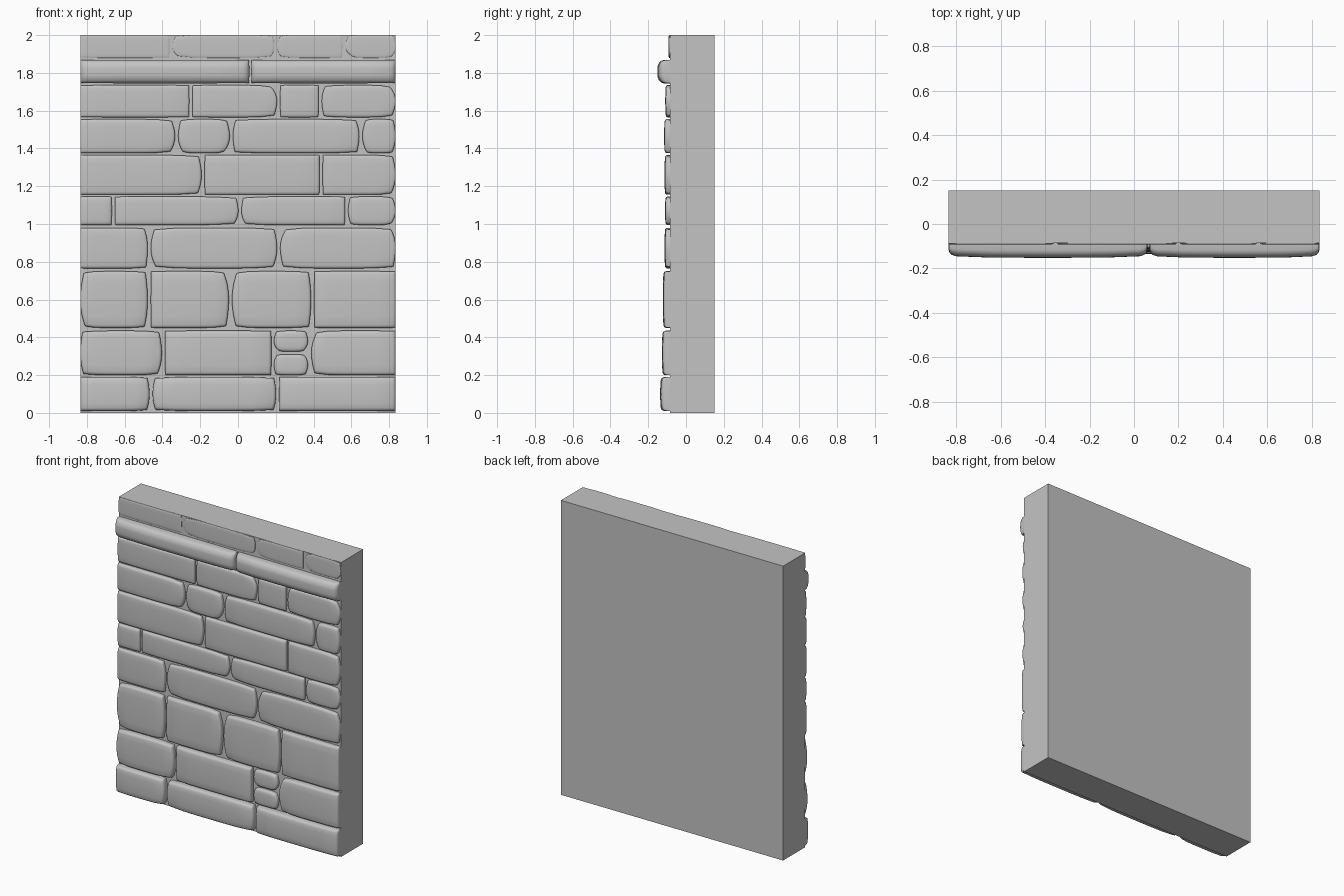
import bpy
import bmesh
import math
import random

random.seed(4)
cube = bpy.data.objects.get("Cube")
if cube:
    bpy.data.objects.remove(cube, do_unlink=True)

HALF_WIDTH = 0.835
WALL_FRONT = -0.085
WALL_BACK = 0.15
GAP = 0.016

stone_grey = bpy.data.materials.new("stone_grey")
stone_grey.use_nodes = True
colour = (0.55, 0.55, 0.55, 1)
stone_grey.diffuse_color = colour
stone_grey.node_tree.nodes["Principled BSDF"].inputs["Base Color"].default_value = colour


def finish(name, bm, smooth=True):
    """Turn a bmesh into a named, shaded object."""
    bmesh.ops.recalc_face_normals(bm, faces=bm.faces)
    mesh = bpy.data.meshes.new(name)
    bm.to_mesh(mesh)
    bm.free()
    mesh.materials.append(stone_grey)
    obj = bpy.data.objects.new(name, mesh)
    bpy.context.collection.objects.link(obj)
    if smooth:
        bpy.ops.object.select_all(action="DESELECT")
        obj.select_set(True)
        bpy.context.view_layer.objects.active = obj
        bpy.ops.object.shade_smooth_by_angle(angle=math.radians(40))
    return obj


def stations(length, bevel):
    """Distances along one side: doubled ends, tight bevel rows, open middle."""
    edge = [0, 0, bevel * 0.12, bevel * 0.45, bevel]
    inner = [bevel + (length - 2 * bevel) * i / 6 for i in range(1, 6)]
    return edge + inner + [length - e for e in reversed(edge)]


def stone(name, x0, x1, z0, z1, front, ends, bevel=0.016, wall=0.6):
    """A pillow-faced stone; bracket ends are bowed, bar ends are straight."""
    w, h, depth = x1 - x0, z1 - z0, WALL_FRONT - front
    xs, zs = stations(w, bevel), stations(h, bevel)
    bow = {"(": random.uniform(0.012, 0.024), ")": random.uniform(0.012, 0.024), "|": 0.002}
    lean = random.uniform(-0.4, 0.4)

    def rounding(d, length):
        t = min(1, min(d, length - d) / bevel)
        return wall + (1 - wall) * math.sqrt(max(0, 1 - (1 - t) ** 2))

    bm = bmesh.new()
    grid = []
    for i, a in enumerate(xs):
        column = []
        for j, b in enumerate(zs):
            u, v = 2 * a / w - 1, 2 * b / h - 1
            pull = bow[ends[0] if u < 0 else ends[1]]
            # Bow the ends, and draw the corners in
            x = x0 + a - math.copysign(pull * v * v * (1 + lean * v) * abs(u) ** 3, u)
            z = z0 + b - 0.5 * pull * v * u ** 4
            rim = i in (0, len(xs) - 1) or j in (0, len(zs) - 1)
            dome = 1 - 0.14 * u ** 4 - 0.1 * v * v
            y = WALL_FRONT - depth * dome * rounding(a, w) * rounding(b, h)
            column.append(bm.verts.new((x, WALL_FRONT + 0.01 if rim else y, z)))
        grid.append(column)
    for i in range(len(xs) - 1):
        for j in range(len(zs) - 1):
            bm.faces.new((grid[i][j], grid[i + 1][j], grid[i + 1][j + 1], grid[i][j + 1]))
    bmesh.ops.remove_doubles(bm, verts=bm.verts, dist=0.0001)
    finish(name, bm)


# Backing slab
bm = bmesh.new()
bmesh.ops.create_cube(bm, size=1)
for v in bm.verts:
    v.co.x *= 2 * HALF_WIDTH
    v.co.y = WALL_BACK if v.co.y > 0 else WALL_FRONT
    v.co.z = 2 if v.co.z > 0 else 0
finish("backing_slab", bm, smooth=False)

# Courses: bottom, top, front, joints between stones, end shapes of each stone
courses = [
    (0.01, 0.19, -0.137, (-0.46, 0.21), "|) () ||"),
    (0.20, 0.435, -0.128, (-0.395, 0.185, 0.38), "() || -- (|"),
    (0.45, 0.75, -0.123, (-0.47, -0.04, 0.395), "() |) () ||"),
    (0.765, 0.98, -0.114, (-0.47, 0.215), "|) () ()"),
    (0.995, 1.145, -0.111, (-0.66, 0.01, 0.575), "|| |) (| ()"),
    (1.155, 1.365, -0.114, (-0.185, 0.44), "|) || |)"),
    (1.375, 1.555, -0.116, (-0.325, -0.035, 0.65), "|) () () ()"),
    (1.565, 1.735, -0.11, (-0.25, 0.215, 0.435), "|| |) || ()"),
    (1.88, 2.0, -0.093, (-0.355, 0.2, 0.56), "|| () (| ()"),
]
for row, (z0, z1, front, joints, shapes) in enumerate(courses, 1):
    marks = [-HALF_WIDTH - GAP / 2, *joints, HALF_WIDTH + GAP / 2]
    for n, ends in enumerate(shapes.split()):
        if ends != "--":
            stone(f"course_{row}_stone_{n + 1}", marks[n] + GAP / 2,
                  marks[n + 1] - GAP / 2, z0, z1, front, ends)

# Two small filler stones in the second course
stone("filler_stone_lower", 0.19, 0.37, 0.2, 0.31, -0.115, "()")
stone("filler_stone_upper", 0.19, 0.37, 0.325, 0.435, -0.115, "()")

# Projecting rounded ledge
for side, x0, x1 in (("right", -HALF_WIDTH, 0.06), ("left", 0.07, HALF_WIDTH)):
    stone(f"ledge_{side}", x0, x1, 1.745, 1.868, -0.152, "||", bevel=0.035, wall=0.55)
